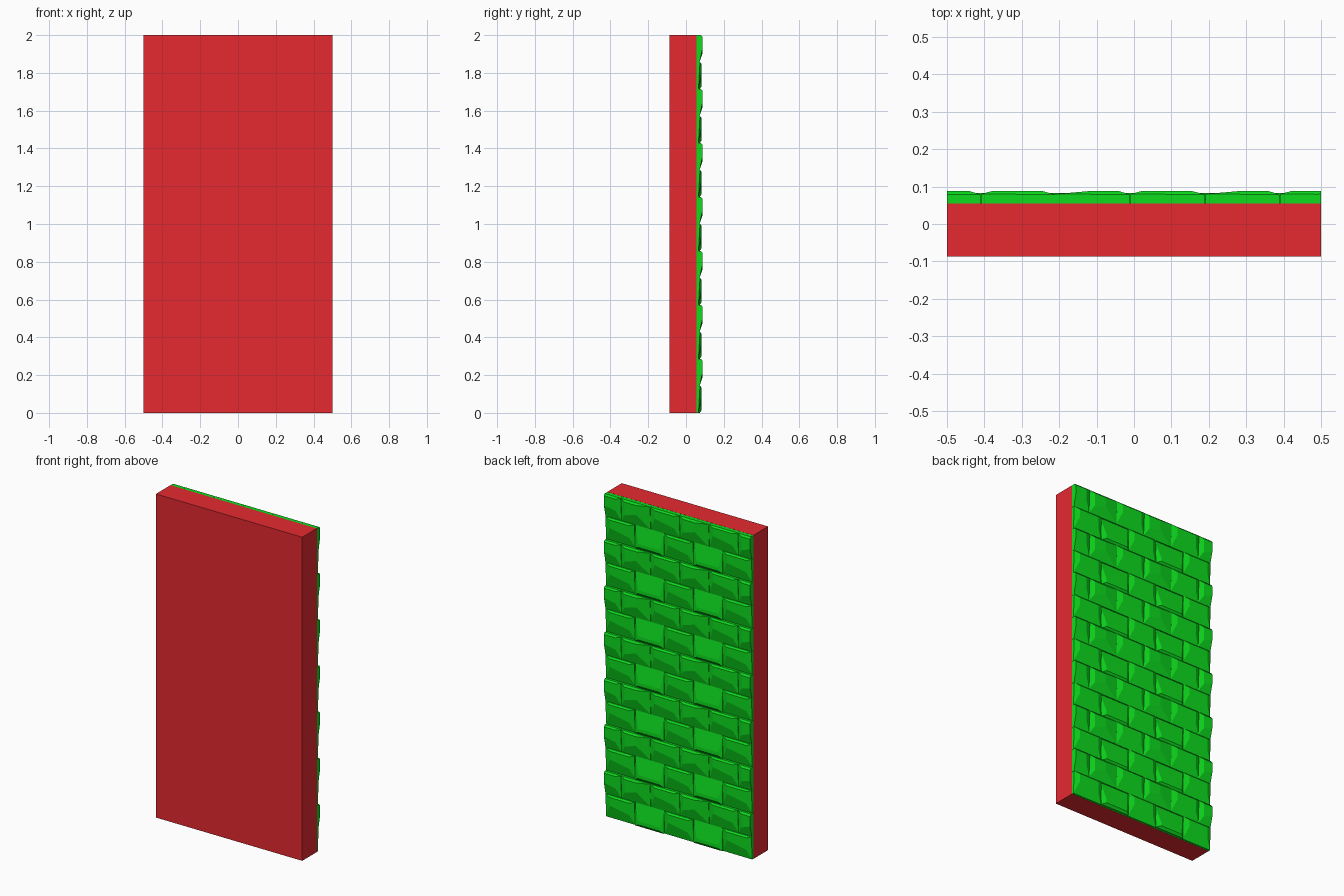
import bpy, bmesh

if "Cube" in bpy.data.objects:
    bpy.data.objects.remove(bpy.data.objects["Cube"])

ROWS, W, BACK = 14, 0.2, 0.055
H = 2.0 / ROWS
# Raised-face insets (left, right, low, high), skew of the lower edge
LONG = (0.03, 0.035, 0.07, 0.010, -0.012)
ROUGH = (0.09, 0.03, 0.06, 0.012, 0.012)
TILTED = (0.02, 0.03, 0.015, 0.105, 0.0)


def material(name, rgb):
    m = bpy.data.materials.new(name)
    m.diffuse_color = (*rgb, 1)
    m.use_nodes = True
    m.node_tree.nodes["Principled BSDF"].inputs["Base Color"].default_value = m.diffuse_color
    return m


def finish(name, bm, mat):
    bmesh.ops.recalc_face_normals(bm, faces=bm.faces[:])
    me = bpy.data.meshes.new(name)
    bm.to_mesh(me)
    bm.free()
    me.materials.append(mat)
    ob = bpy.data.objects.new(name, me)
    bpy.context.collection.objects.link(ob)
    return ob


# Hewn brick: back ring, rough edge ring, then a smaller raised face
def brick(bm, x, z, front, kind):
    left, right, low, high, skew = kind
    g = 0.0005
    x0, x1, z0, z1 = x + g, x + W - g, z + g, z + H - g
    outer = [(x0, z0), (x1, z0), (x1, z1), (x0, z1)]
    inner = [(x0 + left, z0 + low + skew), (x1 - right, z0 + low - skew),
             (x1 - right, z1 - high), (x0 + left, z1 - high)]
    drops = [0.010, 0.011, 0.017, 0.017] if kind is TILTED else [0.016, 0.017, 0.009, 0.008]
    rings = [[bm.verts.new((a, BACK, b)) for a, b in outer],
             [bm.verts.new((a, front - d, b)) for (a, b), d in zip(outer, drops)],
             [bm.verts.new((a, front, b)) for a, b in inner]]
    for r0, r1 in zip(rings, rings[1:]):
        for i in range(4):
            j = (i + 1) % 4
            bm.faces.new((r0[i], r0[j], r1[j], r1[i]))
    bm.faces.new(rings[0])
    bm.faces.new(rings[2])


red = material("red", (0.78, 0.0225, 0.03))
green = material("green", (0.004, 0.72, 0.013))

# Plain wall slab
bm = bmesh.new()
bmesh.ops.create_cube(bm, size=1)
for v in bm.verts:
    v.co = (v.co.x, -0.016 + v.co.y * 0.142, 1 + v.co.z * 2)
finish("wall_slab", bm, red)

# Brick facing in running bond, trimmed flush at both ends
bm = bmesh.new()
for row in range(ROWS):
    offset = row % 2
    for i in range(5 + offset):
        x = -0.5 + i * W - offset * (W / 2 + 0.01)
        if offset:
            kind = LONG if i % 2 else ROUGH
        else:
            kind = TILTED if i % 2 else LONG
        brick(bm, x, row * H, 0.088 if offset else 0.083, kind)
# Fill the strip left by the shifted half bricks at the right end
for row in range(1, ROWS, 2):
    brick(bm, 0.49, row * H, 0.088, LONG)
for s in (-1, 1):
    bmesh.ops.bisect_plane(bm, geom=bm.verts[:] + bm.edges[:] + bm.faces[:],
                           plane_co=(s * 0.5, 0, 0), plane_no=(s, 0, 0),
                           clear_outer=True)
    bmesh.ops.holes_fill(bm, edges=[e for e in bm.edges if e.is_boundary], sides=0)
finish("brick_facing", bm, green)
